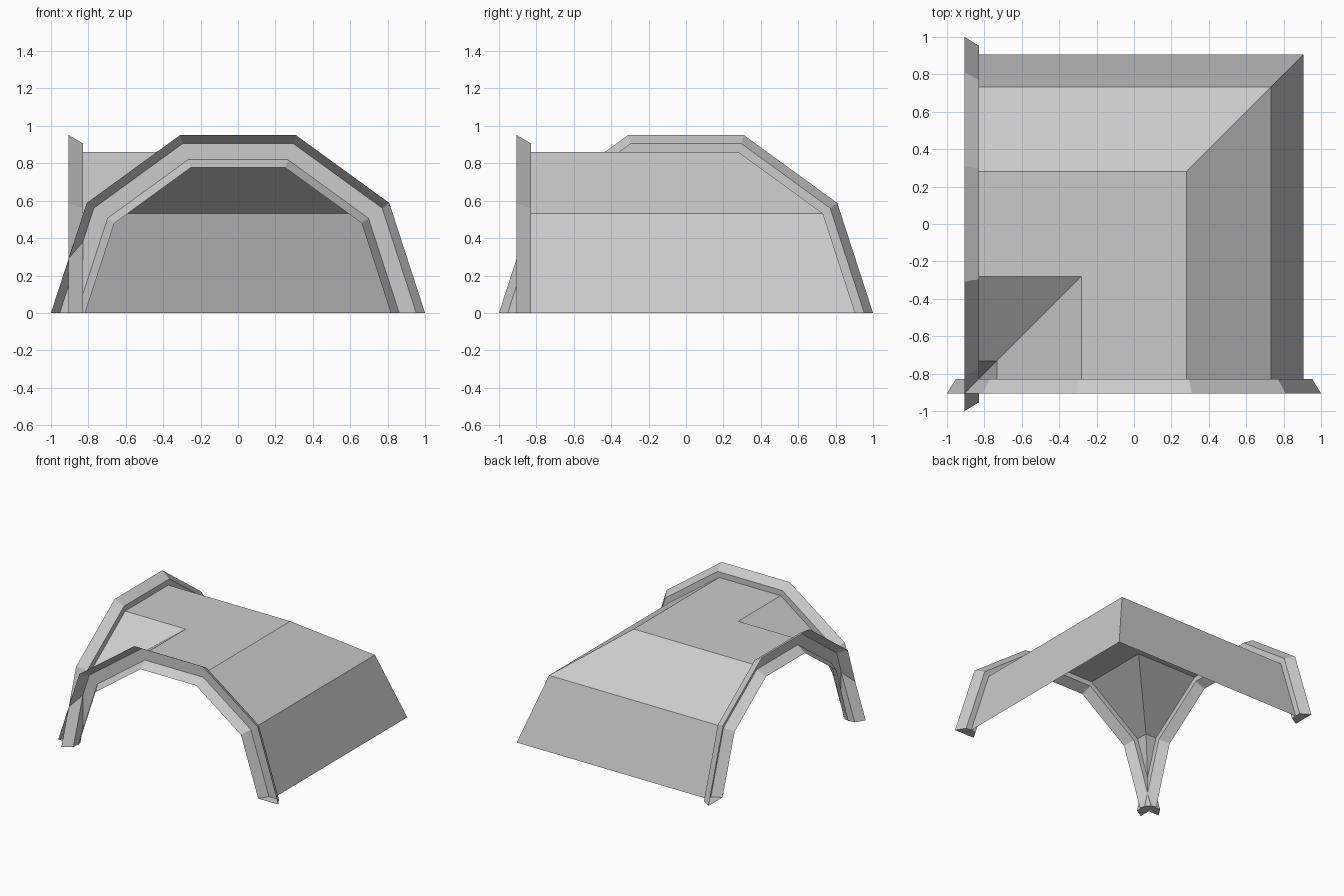
import bpy, bmesh
from math import cos, sin, pi

if "Cube" in bpy.data.objects:
    bpy.data.objects.remove(bpy.data.objects["Cube"])

END, LIP, R = -0.83, -0.905, 0.905


def half_decagon(r):
    return [(r * cos(k * pi / 5), r * sin(k * pi / 5)) for k in range(6)]


def loft(name, rows, capped=False):
    """Skin consecutive rows of points, optionally closing the first and last row."""
    bm = bmesh.new()
    grid = [[bm.verts.new(p) for p in row] for row in rows]
    for a, b in zip(grid, grid[1:]):
        for i in range(len(a) - 1):
            bm.faces.new((a[i], a[i + 1], b[i + 1], b[i]))
    if capped:
        bm.faces.new(grid[0])
        bm.faces.new(grid[-1])
    bmesh.ops.remove_doubles(bm, verts=bm.verts, dist=1e-4)
    bmesh.ops.recalc_face_normals(bm, faces=bm.faces)
    mesh = bpy.data.meshes.new(name)
    bm.to_mesh(mesh)
    bm.free()
    obj = bpy.data.objects.new(name, mesh)
    bpy.context.collection.objects.link(obj)
    return obj


# Tunnel shell: half-decagon vault turning a mitred corner
vault = half_decagon(R)
(u0, z0), (u1, z1) = vault[-2:]
vault[-1] = (END, z0 + (z1 - z0) * (END - u0) / (u1 - u0))  # inner wall stops where the arches meet
loft("tunnel_shell", [[(u, END, z), (u, u, z), (END, u, z)] for u, z in vault])

# End arches: outward-facing channel section swept round the vault
section = [(1.0, LIP), (0.953, END), (0.862, END), (0.817, LIP)]
rings = [(half_decagon(r), d) for r, d in section]
front = [[(ring[k][0], d, ring[k][1]) for ring, d in rings] for k in range(6)]
loft("front_arch", front, capped=True)
loft("left_arch", [[(y, x, z) for x, y, z in row] for row in front], capped=True)
